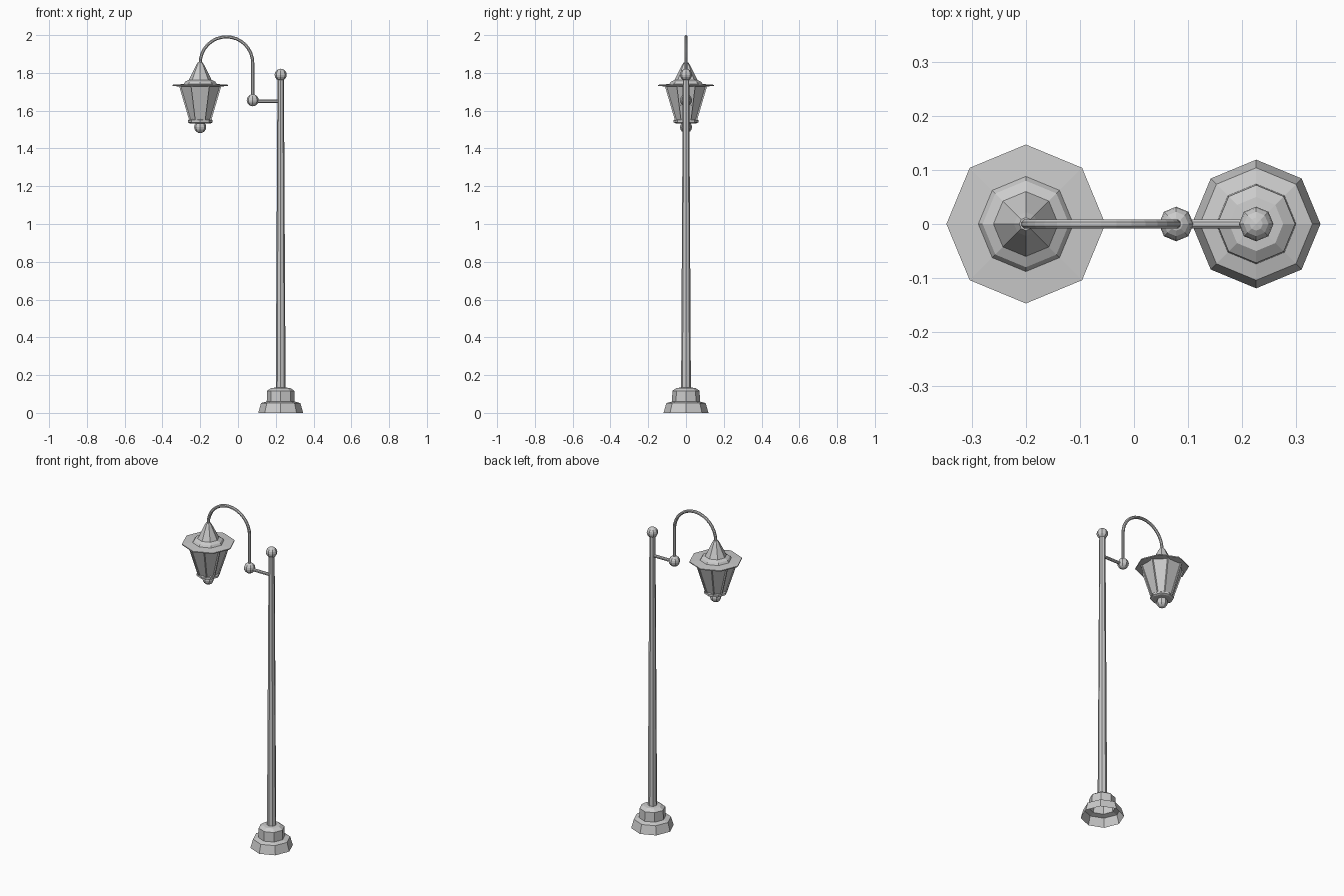
import bpy, bmesh, math
from mathutils import Vector

if "Cube" in bpy.data.objects:
    bpy.data.objects.remove(bpy.data.objects["Cube"])

POST_X, LAMP_X, BALL_X = 0.226, -0.2, 0.078


def make_object(name, bm):
    bmesh.ops.recalc_face_normals(bm, faces=bm.faces[:])
    mesh = bpy.data.meshes.new(name)
    bm.to_mesh(mesh)
    bm.free()
    obj = bpy.data.objects.new(name, mesh)
    bpy.context.collection.objects.link(obj)
    return obj


def lathe(name, x, profile, sides=8, turn=0.0, cap_bottom=True, cap_top=True):
    """Faceted turned part from (radius, z) pairs, listed bottom to top."""
    bm = bmesh.new()
    rings = []
    for r, z in profile:
        angles = [turn + math.tau * i / sides for i in range(sides)]
        rings.append([bm.verts.new((x + r * math.cos(a), r * math.sin(a), z)) for a in angles])
    for low, high in zip(rings, rings[1:]):
        for i in range(sides):
            j = (i + 1) % sides
            bm.faces.new((low[i], low[j], high[j], high[i]))
    if cap_bottom:
        bm.faces.new(rings[0][::-1])
    if cap_top:
        bm.faces.new(rings[-1])
    return make_object(name, bm)


def ball(name, x, z, r=0.032):
    bm = bmesh.new()
    bmesh.ops.create_uvsphere(bm, u_segments=8, v_segments=8, radius=r)
    bmesh.ops.translate(bm, verts=bm.verts[:], vec=(x, 0, z))
    return make_object(name, bm)


def tube(name, points, r, sides=8):
    """Tube along a path lying in the xz plane or any straight segment."""
    pts = [Vector(p) for p in points]
    bm = bmesh.new()
    rings = []
    for i, p in enumerate(pts):
        t = (pts[min(i + 1, len(pts) - 1)] - pts[max(i - 1, 0)]).normalized()
        u = (Vector((0, 1, 0)) - t * t.y).normalized()
        v = t.cross(u)
        angles = [math.tau * (k + 0.5) / sides for k in range(sides)]
        rings.append([bm.verts.new(p + (u * math.cos(a) + v * math.sin(a)) * r) for a in angles])
    for a, b in zip(rings, rings[1:]):
        for k in range(sides):
            j = (k + 1) % sides
            bm.faces.new((a[k], a[j], b[j], b[k]))
    bm.faces.new(rings[0][::-1])
    bm.faces.new(rings[-1])
    return make_object(name, bm)


# Stepped base, hollow underneath, and tapered post
lathe("base", POST_X, [(0.119, 0), (0.104, 0.052), (0.074, 0.06), (0.072, 0.117),
                       (0.05, 0.132), (0.024, 0.134)], cap_bottom=False, cap_top=False)
lathe("post", POST_X, [(0.026, 0.12), (0.017, 1.775)])
ball("post_finial", POST_X, 1.79)

# Bracket with its joint ball and the gooseneck
tube("bracket", [(BALL_X, 0, 1.65), (POST_X, 0, 1.65)], 0.009)
ball("bracket_ball", BALL_X, 1.655)
arc_r = (BALL_X - LAMP_X) / 2
arc_x = (BALL_X + LAMP_X) / 2
path = [(BALL_X, 0, 1.655)]
for i in range(17):
    a = math.pi * i / 16
    path.append((arc_x + arc_r * math.cos(a), 0, 1.852 + arc_r * math.sin(a)))
tube("gooseneck", path, 0.009)

# Lantern roof with wide brim
lathe("lantern_roof", LAMP_X, [(0.11, 1.728), (0.147, 1.731), (0.147, 1.737), (0.088, 1.741),
                               (0.08, 1.753), (0.06, 1.763), (0.022, 1.84), (0.012, 1.856)])

# Tapered glass with corner bars
half = math.pi / 8
lathe("lantern_glass", LAMP_X, [(0.058, 1.548), (0.115, 1.73)], turn=half)
for i in range(8):
    a = half + i * math.pi / 4
    c, s = math.cos(a), math.sin(a)
    tube(f"lantern_bar_{i + 1}", [(LAMP_X + 0.058 * c, 0.058 * s, 1.548),
                                  (LAMP_X + 0.116 * c, 0.116 * s, 1.73)], 0.006, sides=4)

# Bottom plate and hanging finial
lathe("lantern_plate", LAMP_X, [(0.055, 1.533), (0.065, 1.538), (0.065, 1.55), (0.055, 1.555)])
ball("lantern_finial", LAMP_X, 1.513)
